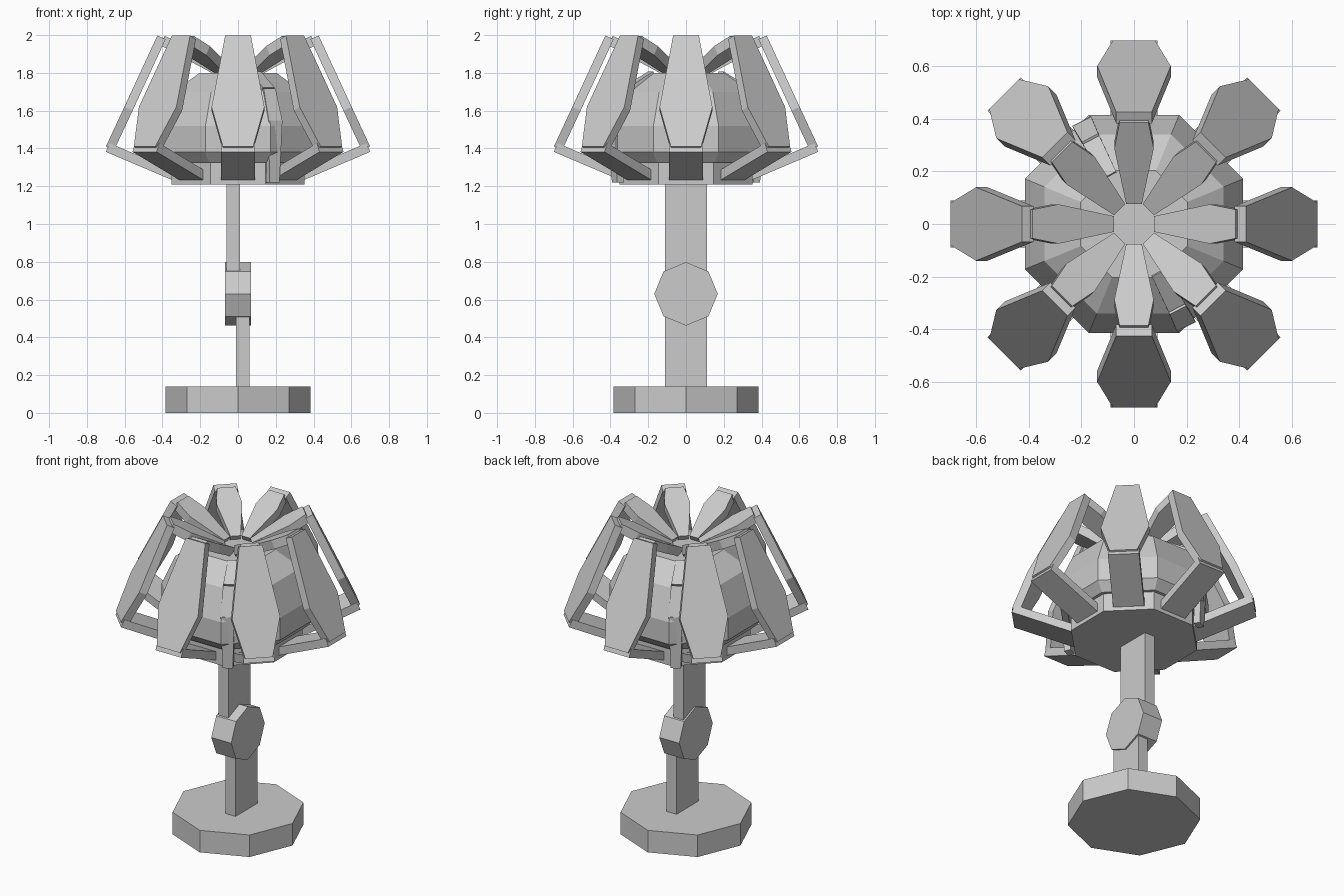
import bpy, bmesh
from math import pi, radians
from mathutils import Matrix, Vector

if "Cube" in bpy.data.objects:
    bpy.data.objects.remove(bpy.data.objects["Cube"])


def finish(name, bm, matrix=Matrix.Identity(4)):
    bmesh.ops.recalc_face_normals(bm, faces=bm.faces)
    mesh = bpy.data.meshes.new(name)
    bm.to_mesh(mesh)
    bm.free()
    mesh.transform(matrix)
    ob = bpy.data.objects.new(name, mesh)
    bpy.context.collection.objects.link(ob)
    return ob


def box(name, lo, hi):
    bm = bmesh.new()
    bmesh.ops.create_cube(bm, size=1)
    lo, hi = Vector(lo), Vector(hi)
    for v in bm.verts:
        v.co = (lo + hi) / 2 + Vector(a * b for a, b in zip(v.co, hi - lo))
    return finish(name, bm)


def lathe(name, profile, turn=0.0, matrix=Matrix.Identity(4)):
    """Eight-sided solid from (radius, height) pairs, bottom to top."""
    bm = bmesh.new()
    rings = [[bm.verts.new(Matrix.Rotation(turn + i * pi / 4, 3, 'Z') @ Vector((r, 0, z)))
              for i in range(8)] for r, z in profile]
    for a, b in zip(rings, rings[1:]):
        for i in range(8):
            j = (i + 1) % 8
            bm.faces.new((a[i], a[j], b[j], b[i]))
    bm.faces.new(rings[0])
    bm.faces.new(rings[-1])
    return finish(name, bm, matrix)


def strip(name, stations, thick, angle):
    """Flat bar through (radius, height, half width) stations, turned about z."""
    bm = bmesh.new()
    d = Vector((stations[-1][0] - stations[0][0], 0, stations[-1][1] - stations[0][1])).normalized()
    n = Vector((d.z, 0, -d.x)) * thick / 2
    rings = []
    for r, z, w in stations:
        c, y = Vector((r, 0, z)), Vector((0, w, 0))
        rings.append([bm.verts.new(p) for p in (c + n + y, c + n - y, c - n - y, c - n + y)])
    for a, b in zip(rings, rings[1:]):
        for i in range(4):
            j = (i + 1) % 4
            bm.faces.new((a[i], a[j], b[j], b[i]))
    bm.faces.new(rings[0])
    bm.faces.new(rings[-1])
    return finish(name, bm, Matrix.Rotation(angle, 4, 'Z'))


# Stand: octagonal foot, two offset arms and the pivot between them
lathe("base", [(0.383, 0), (0.383, 0.14)])
box("lower_arm", (-0.01, -0.11, 0.14), (0.06, 0.11, 0.68))
box("upper_arm", (-0.06, -0.11, 0.58), (0.01, 0.11, 1.22))
lathe("pivot", [(0.168, -0.07), (0.168, 0.07)],
      matrix=Matrix.Translation((0, 0, 0.63)) @ Matrix.Rotation(pi / 2, 4, 'Y'))

# Head: disc and faceted dome
lathe("head_disc", [(0.38, 1.21), (0.38, 1.33)], pi / 8)
lathe("dome", [(0.40, 1.325), (0.45, 1.38), (0.45, 1.52), (0.37, 1.70), (0.22, 1.80)], pi / 8)

# Eight petals: lower strut, slanted panel, upper strut
for k in range(8):
    a = k * pi / 4
    strip(f"lower_strut_{k}", [(0.33, 1.252, 0.09), (0.69, 1.405, 0.09)], 0.05, a)
    strip(f"petal_panel_{k}", [(0.678, 1.40, 0.08), (0.58, 1.61, 0.14), (0.405, 1.988, 0.068)], 0.048, a)
    strip(f"upper_strut_{k}", [(0.40, 1.972, 0.055), (0.30, 1.918, 0.075), (0.09, 1.805, 0.03)], 0.055, a)

# Two seam fins on opposite sides of the dome
for k in range(2):
    a = radians(-63) + k * pi
    strip(f"seam_fin_{k}", [(0.20, 1.79, 0.03), (0.35, 1.705, 0.035)], 0.04, a)
    strip(f"seam_fin_side_{k}", [(0.35, 1.71, 0.035), (0.42, 1.54, 0.04)], 0.04, a)
    strip(f"seam_fin_foot_{k}", [(0.42, 1.55, 0.04), (0.405, 1.22, 0.03)], 0.04, a)
